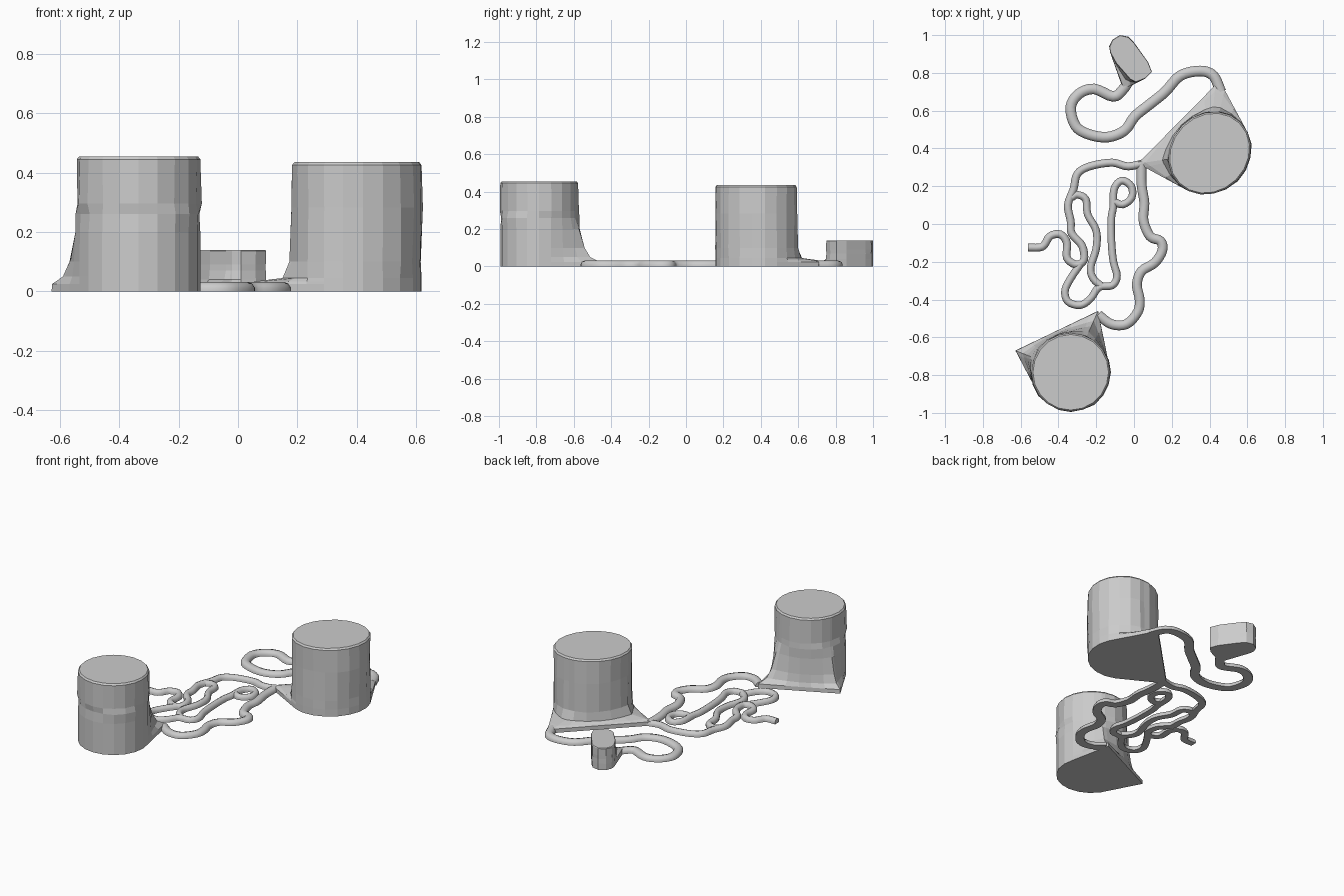
import bpy, bmesh, math, random
from mathutils import Vector
from mathutils.geometry import convex_hull_2d

if "Cube" in bpy.data.objects:
    bpy.data.objects.remove(bpy.data.objects["Cube"])

random.seed(4)


def finish(name, bm):
    bmesh.ops.recalc_face_normals(bm, faces=bm.faces)
    me = bpy.data.meshes.new(name)
    bm.to_mesh(me)
    bm.free()
    ob = bpy.data.objects.new(name, me)
    bpy.context.collection.objects.link(ob)
    return ob


def skin(bm, rings):
    loops = [[bm.verts.new(p) for p in r] for r in rings]
    n = len(loops[0])
    for a, b in zip(loops, loops[1:]):
        for i in range(n):
            j = (i + 1) % n
            bm.faces.new((a[i], a[j], b[j], b[i]))
    bm.faces.new(loops[0])
    bm.faces.new(loops[-1])


def reach(points, c, d):
    """Distance from c to the convex outline of the points along d."""
    hull = [Vector(points[i]) - c for i in convex_hull_2d(points)]
    best = 9.0
    for p, q in zip(hull, hull[1:] + hull[:1]):
        n = Vector((q.y - p.y, p.x - q.x))
        if n.dot(p) < 0:
            n = -n
        if n.dot(d) > 1e-7:
            best = min(best, n.dot(p) / n.dot(d))
    return best


def ellipse(c, a, b, tilt, n=20):
    out = []
    for i in range(n):
        t = math.tau * i / n
        x, y = a * math.cos(t), b * math.sin(t)
        out.append((c[0] + x * math.cos(tilt) - y * math.sin(tilt),
                    c[1] + x * math.sin(tilt) + y * math.cos(tilt)))
    return out


def tower(name, c, outline, corners, height, flare, wobble, bevel):
    """Upright body whose foot flares out to the given corners."""
    c = Vector(c)
    angles = []
    for a in sorted(math.atan2(p[1] - c.y, p[0] - c.x) for p in outline + corners):
        if not angles or a - angles[-1] > 0.03 or any(
                abs(a - math.atan2(p[1] - c.y, p[0] - c.x)) < 1e-6 for p in corners):
            angles.append(a)
    dirs = [Vector((math.cos(a), math.sin(a))) for a in angles]
    body = [reach(outline, c, d) for d in dirs]
    foot = [reach(outline + corners, c, d) for d in dirs]
    levels = flare + [(height * 0.65, 0), (height - bevel, 0), (height, 0)]
    rings = []
    for k, (z, w) in enumerate(levels):
        ring = []
        for d, r0, r1 in zip(dirs, body, foot):
            r = r0 + (r1 - r0) * w
            if len(levels) - 4 <= k <= len(levels) - 3:
                r += random.uniform(-wobble, wobble)
            if k == len(levels) - 1:
                r -= bevel * 0.8
            p = c + d * r
            ring.append((p.x, p.y, z))
        rings.append(ring)
    bm = bmesh.new()
    skin(bm, rings)
    return finish(name, bm)


def channel(name, pts, w, h=0.032, steps=4):
    """Flat-bottomed, round-topped tube along a smooth path on the ground."""
    P = [Vector(p) for p in pts]
    P = [2 * P[0] - P[1]] + P + [2 * P[-1] - P[-2]]
    path = []
    for i in range(1, len(P) - 2):
        a, b, c, d = P[i - 1:i + 3]
        for s in range(steps):
            t = s / steps
            path.append(0.5 * (2 * b + (c - a) * t + (2 * a - 5 * b + 4 * c - d) * t * t
                               + (3 * b - a - 3 * c + d) * t ** 3))
    path.append(P[-2])
    prof = [(-1, 0), (-1, .4), (-.65, .83), (0, 1), (.65, .83), (1, .4), (1, 0)]
    rings = []
    for i, p in enumerate(path):
        t = (path[min(i + 1, len(path) - 1)] - path[max(i - 1, 0)]).normalized()
        n = Vector((-t.y, t.x))
        rings.append([(p.x + n.x * w * u, p.y + n.y * w * u, h * v) for u, v in prof])
    bm = bmesh.new()
    skin(bm, rings)
    ob = finish(name, bm)
    bpy.ops.object.select_all(action='DESELECT')
    bpy.context.view_layer.objects.active = ob
    ob.select_set(True)
    bpy.ops.object.shade_smooth_by_angle(angle=math.radians(50))


# Large front and back towers
tower("front_tower", (-.335, -.785), ellipse((-.335, -.785), .208, .208, 0),
      [(-.628, -.67), (-.61, -.70), (-.19, -.46)], .455,
      [(0, 1), (.025, .98), (.05, .62), (.1, .4), (.2, .18), (.26, .06)], .006, .01)
tower("back_tower", (.40, .375), ellipse((.40, .375), .232, .206, math.pi / 4),
      [(.02, .32), (.43, .735), (.48, .71)], .435,
      [(0, 1), (.025, 1), (.034, .75), (.045, .2), (.1, .04)], .005, .01)

# Small rounded block at the back
tower("small_block", (-.015, .875),
      [(-.075, 1), (-.115, .975), (-.13, .94), (-.127, .91), (-.095, .85), (-.02, .765),
       (.01, .75), (.06, .77), (.095, .805), (.075, .857), (0, .96), (-.03, .99)],
      [(-.06, .72), (-.03, .725)], .14, [(0, 1), (.03, .9), (.04, .3), (.07, .05)], .002, .004)

# Channel from the block to the back tower
channel("back_channel", [(-.02, .77), (-.06, .71), (-.11, .675), (-.21, .715), (-.29, .69),
        (-.335, .62), (-.31, .52), (-.24, .475), (-.14, .46), (-.05, .495), (.005, .57),
        (.085, .635), (.165, .70), (.245, .785), (.35, .81), (.42, .785), (.46, .70)], .028)

# Channel joining both towers
channel("link_channel", [(.04, .33), (.04, .21), (.055, .11), (.05, .02), (.085, -.065),
        (.14, -.09), (.15, -.14), (.11, -.205), (.04, -.25), (.015, -.32), (.03, -.40),
        (.02, -.465), (-.04, -.53), (-.12, -.53), (-.19, -.48)], .026)

# Winding network of narrow channels
channel("upper_channel", [(.08, .33), (-.03, .305), (-.115, .325), (-.235, .305), (-.30, .265),
        (-.32, .185), (-.35, .10), (-.335, .015), (-.33, -.05), (-.275, -.115),
        (-.265, -.19), (-.305, -.215), (-.355, -.18), (-.355, -.10), (-.39, -.055),
        (-.445, -.065), (-.485, -.12), (-.56, -.125)], .021)
channel("inner_channel", [(-.33, .14), (-.30, .155), (-.255, .13), (-.245, .05), (-.20, -.035),
        (-.20, -.13), (-.23, -.23), (-.215, -.29), (-.17, -.33)], .02)
channel("lower_channel", [(-.285, -.215), (-.33, -.28), (-.365, -.35), (-.35, -.41),
        (-.285, -.43), (-.23, -.395), (-.185, -.335), (-.115, -.325), (-.09, -.275),
        (-.11, -.195), (-.12, -.08), (-.12, .03), (-.11, .09), (-.105, .185), (-.065, .23),
        (-.015, .20), (-.012, .14), (-.06, .103), (-.11, .12)], .02)
